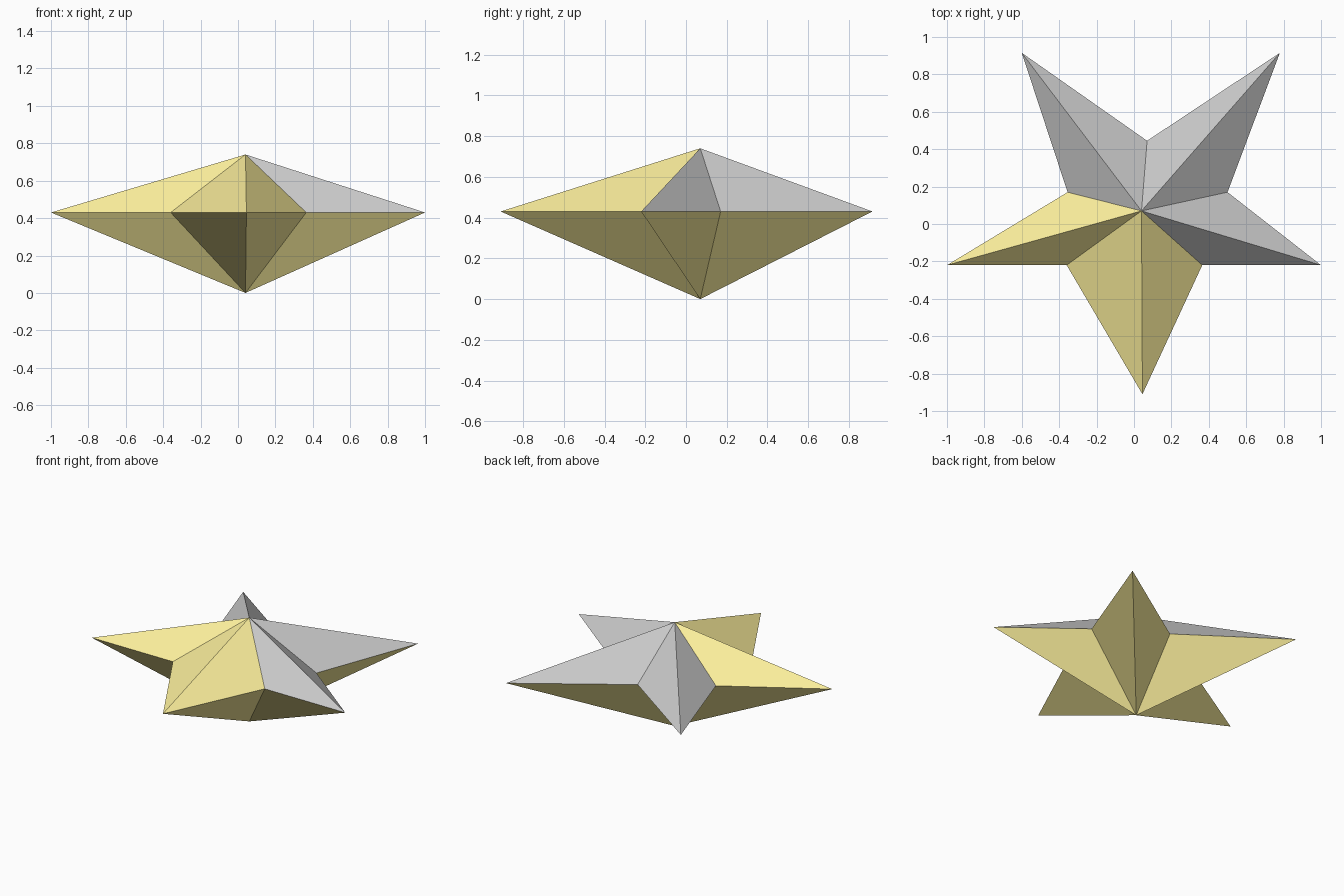
import bpy, bmesh

if "Cube" in bpy.data.objects:
    bpy.data.objects.remove(bpy.data.objects["Cube"])

MID_Z, TOP_Z = 0.43, 0.74
CENTRE = (0.04, 0.07)

# Star outline, anticlockwise from the left tip: tip, notch, tip, notch...
OUTLINE = [(-1.0, -0.22), (-0.36, -0.22), (0.045, -0.91), (0.365, -0.22),
           (1.0, -0.22), (0.50, 0.17), (0.78, 0.915), (0.07, 0.445),
           (-0.60, 0.915), (-0.355, 0.17)]
GOLD_TOP = {0, 1, 2, 9}     # upper facets of the left and front arms


def material(name, color):
    mat = bpy.data.materials.new(name)
    mat.diffuse_color = color
    mat.use_nodes = True
    mat.node_tree.nodes["Principled BSDF"].inputs["Base Color"].default_value = mat.diffuse_color
    return mat


# Faceted star: outline fanned to an upper and a lower apex
bm = bmesh.new()
ring = [bm.verts.new((x, y, MID_Z)) for x, y in OUTLINE]
top = bm.verts.new((*CENTRE, TOP_Z))
bottom = bm.verts.new((*CENTRE, 0))
for i, a in enumerate(ring):
    b = ring[(i + 1) % len(ring)]
    bm.faces.new((a, b, top)).material_index = 0 if i in GOLD_TOP else 1
    bm.faces.new((b, a, bottom)).material_index = 0

mesh = bpy.data.meshes.new("star")
bm.to_mesh(mesh)
bm.free()
mesh.materials.append(material("gold", (0.99, 0.88, 0.34, 1)))
mesh.materials.append(material("grey", (0.8, 0.8, 0.8, 1)))
star = bpy.data.objects.new("star", mesh)
bpy.context.collection.objects.link(star)
